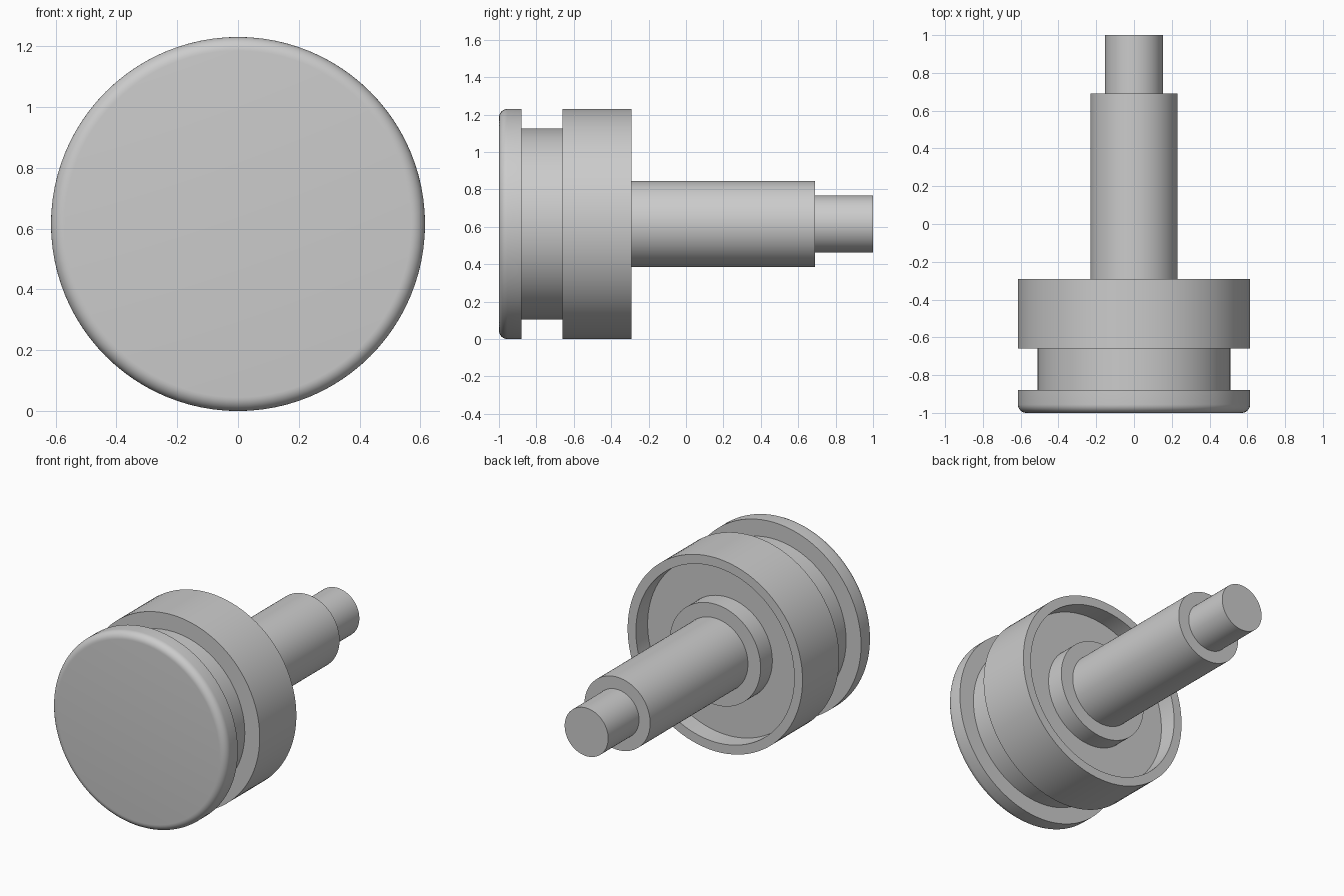
import bpy, bmesh, math
from mathutils import Matrix, Vector

cube = bpy.data.objects.get("Cube")
if cube:
    bpy.data.objects.remove(cube, do_unlink=True)

R = 0.615          # outer radius, also the height of the axis
SIDES = 96

grey = bpy.data.materials.new("plain_grey")
grey.use_nodes = True
colour = (0.6, 0.6, 0.6, 1)
grey.diffuse_color = colour
grey.node_tree.nodes["Principled BSDF"].inputs["Base Color"].default_value = colour


def lathe(name, profile):
    """Turn a (y, radius) profile, listed front to back, around the long axis."""
    bm = bmesh.new()
    rings = []
    for y, r in profile:
        if r == 0:
            rings.append([bm.verts.new((0, y, R))] * SIDES)
        else:
            angles = [2 * math.pi * i / SIDES for i in range(SIDES)]
            rings.append([bm.verts.new((r * math.cos(a), y, R + r * math.sin(a)))
                          for a in angles])
    for a, b in zip(rings, rings[1:]):
        for i in range(SIDES):
            j = (i + 1) % SIDES
            bm.faces.new(dict.fromkeys((a[i], a[j], b[j], b[i])))
    bm.normal_update()
    mesh = bpy.data.meshes.new(name)
    bm.to_mesh(mesh)
    bm.free()
    mesh.materials.append(grey)
    obj = bpy.data.objects.new(name, mesh)
    bpy.context.collection.objects.link(obj)
    bpy.ops.object.select_all(action='DESELECT')
    obj.select_set(True)
    bpy.context.view_layer.objects.active = obj
    bpy.ops.object.shade_smooth_by_angle(angle=math.radians(35))
    return obj


# Rounded front disc
fillet = 0.045
arc = [math.pi / 2 * i / 8 for i in range(9)]
rounded = [(-1 + fillet * (1 - math.cos(a)), R - fillet * (1 - math.sin(a))) for a in arc]
lathe("front_disc", [(-1, 0)] + rounded + [(-0.88, R), (-0.88, 0.51)])

# Groove between the disc and the rear ring
lathe("groove", [(-0.88, 0.51), (-0.66, 0.51)])

# Rear ring with a recessed back and a central collar
back, floor = -0.292, -0.41
lathe("rear_ring", [(-0.66, 0.51), (-0.66, R), (back, R), (back, 0.557), (floor, 0.557),
                    (floor, 0.32)])
lathe("collar", [(floor, 0.32), (back, 0.32), (back, 0.231)])

# Stepped shaft
lathe("shaft", [(back, 0.231), (0.69, 0.231), (0.69, 0.153)])
lathe("shaft_tip", [(0.69, 0.153), (1, 0.153), (1, 0)])
